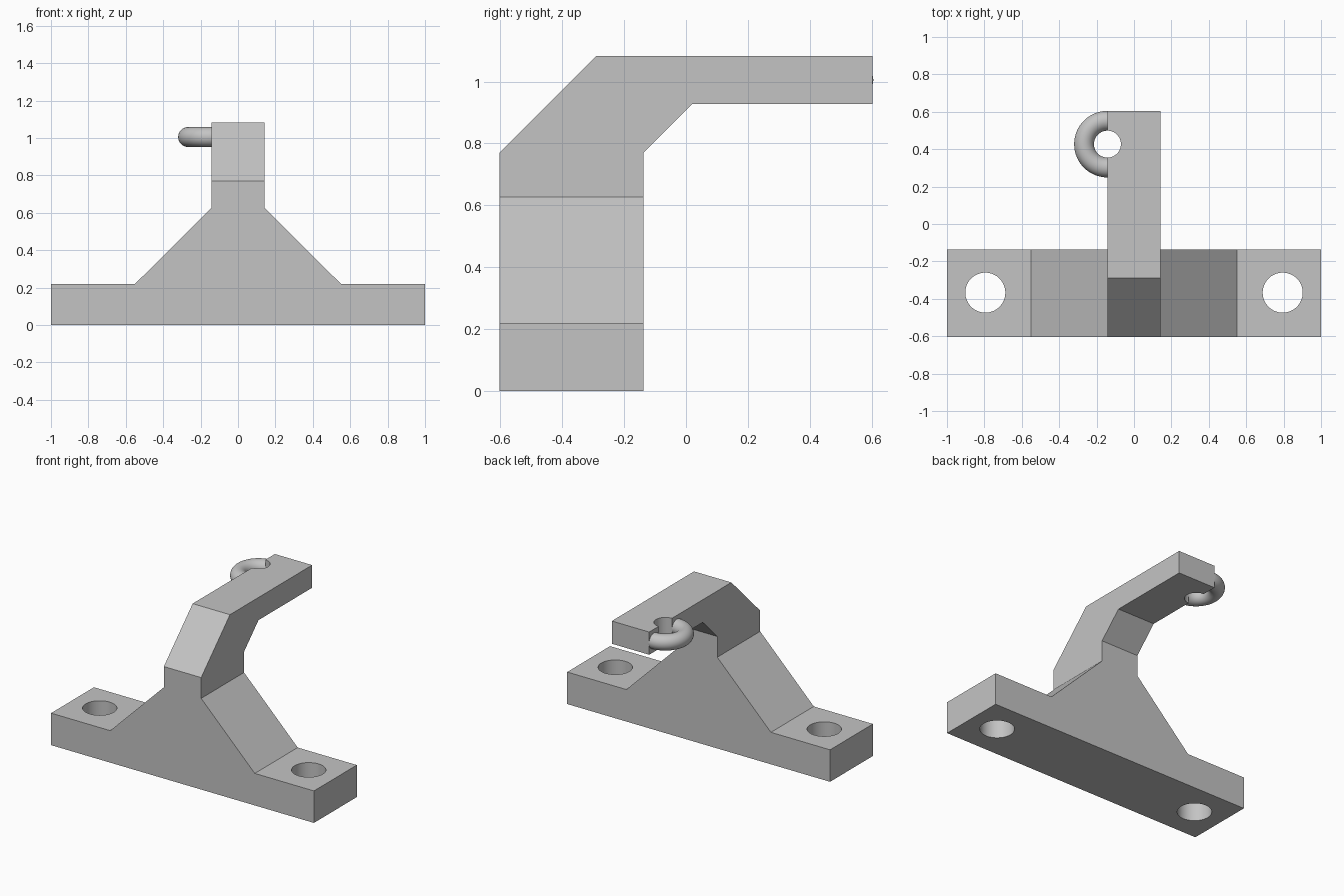
import bpy, bmesh
from mathutils import Vector

cube = bpy.data.objects.get("Cube")
if cube:
    bpy.data.objects.remove(cube, do_unlink=True)

HALF = 0.142            # half width of the arm
FRONT, BACK = -0.603, -0.137
NECK = 0.627            # height where the mount meets the arm
ARM_TOP, ARM_LOW = 1.083, 0.927
RING = Vector((-HALF, 0.427, (ARM_TOP + ARM_LOW) / 2))
MAJOR, MINOR = 0.125, 0.053

grey = bpy.data.materials.new("plain grey")
grey.use_nodes = True
colour = (0.55, 0.55, 0.55, 1)
grey.diffuse_color = colour
grey.node_tree.nodes["Principled BSDF"].inputs["Base Color"].default_value = colour


def extrude_profile(bm, points, step):
    face = bm.faces.new([bm.verts.new(p) for p in points])
    new = bmesh.ops.extrude_face_region(bm, geom=[face], use_keep_orig=True)["geom"]
    bmesh.ops.translate(bm, vec=step, verts=[v for v in new if isinstance(v, bmesh.types.BMVert)])


def smooth(obj):
    bpy.ops.object.select_all(action='DESELECT')
    obj.select_set(True)
    bpy.context.view_layer.objects.active = obj
    bpy.ops.object.shade_smooth_by_angle()


def drill(obj, location, radius):
    bpy.ops.mesh.primitive_cylinder_add(vertices=64, radius=radius, depth=0.8, location=location)
    cutter = bpy.context.object
    cutter.name = "hole_cutter"
    cutter.hide_render = True
    mod = obj.modifiers.new("hole", 'BOOLEAN')
    mod.operation = 'DIFFERENCE'
    mod.solver = 'EXACT'
    mod.object = cutter
    bpy.context.view_layer.objects.active = obj
    bpy.ops.object.modifier_apply(modifier=mod.name)
    bpy.data.objects.remove(cutter, do_unlink=True)


# Bracket: flared mount joined to the bent arm at the neck
bm = bmesh.new()
right_side = [(1, 0), (1, 0.22), (0.55, 0.22), (HALF, NECK)]
outline = right_side + [(-x, z) for x, z in reversed(right_side)]
extrude_profile(bm, [(x, FRONT, z) for x, z in outline], (0, BACK - FRONT, 0))
arm = [(FRONT, NECK), (FRONT, 0.77), (-0.29, ARM_TOP), (0.603, ARM_TOP),
       (0.603, ARM_LOW), (0.02, ARM_LOW), (BACK, 0.77), (BACK, NECK)]
extrude_profile(bm, [(-HALF, y, z) for y, z in arm], (2 * HALF, 0, 0))
bmesh.ops.remove_doubles(bm, verts=bm.verts, dist=0.0001)
inner = [f for f in bm.faces if all(abs(v.co.z - NECK) < 0.001 for v in f.verts)]
bmesh.ops.delete(bm, geom=inner, context='FACES')
bmesh.ops.recalc_face_normals(bm, faces=bm.faces)
mesh = bpy.data.meshes.new("bracket")
bm.to_mesh(mesh)
bm.free()
bracket = bpy.data.objects.new("bracket", mesh)
bpy.context.collection.objects.link(bracket)
mesh.materials.append(grey)

# Bolt holes and the notch inside the ring
for side in (-1, 1):
    drill(bracket, (side * 0.795, -0.367, 0.1), 0.107)
drill(bracket, RING, MAJOR - MINOR)
smooth(bracket)

# Half ring on the side of the arm
bpy.ops.mesh.primitive_torus_add(location=RING, major_radius=MAJOR, minor_radius=MINOR,
                                 major_segments=64, minor_segments=32)
ring = bpy.context.object
ring.name = "side_ring"
bm = bmesh.new()
bm.from_mesh(ring.data)
bmesh.ops.bisect_plane(bm, geom=bm.verts[:] + bm.edges[:] + bm.faces[:],
                       plane_co=(0.005, 0, 0), plane_no=(1, 0, 0), clear_outer=True)
bmesh.ops.holes_fill(bm, edges=[e for e in bm.edges if e.is_boundary])
bm.to_mesh(ring.data)
bm.free()
ring.data.materials.append(grey)
smooth(ring)
